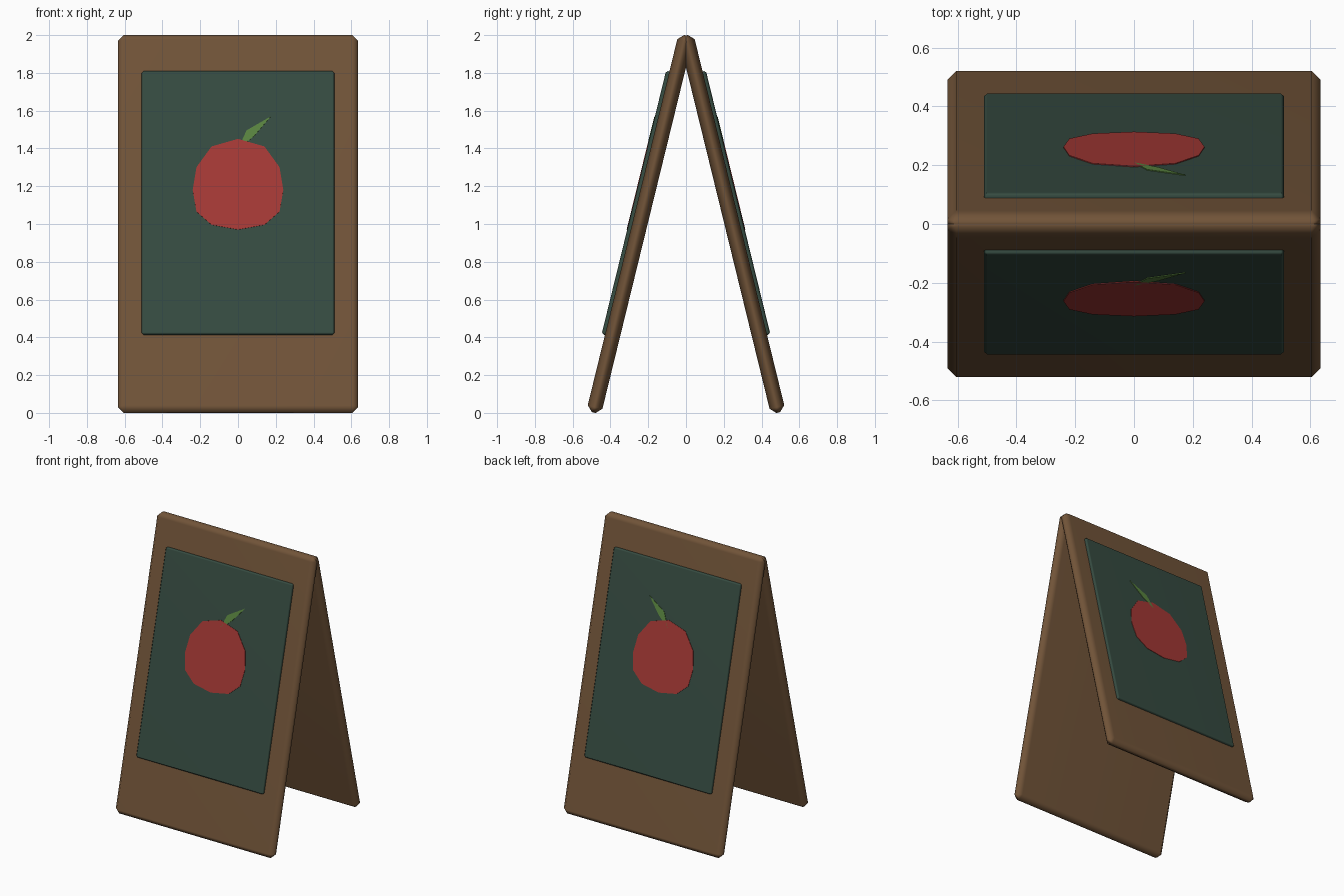
import bpy, bmesh, math
from mathutils import Matrix, Vector

if "Cube" in bpy.data.objects:
    bpy.data.objects.remove(bpy.data.objects["Cube"])

LEAN = math.radians(13.75)
S, C = math.sin(LEAN), math.cos(LEAN)
TOP = 1.998
FACE = 0.058   # height of the panel surface above the board's mid-plane

# Leaning frame of the front board: x across, y up the slope, z outward
FRAME = Matrix(((1, 0, 0, 0), (0, S, -C, 0), (0, C, S, TOP), (0, 0, 0, 1)))


def material(name, color):
    m = bpy.data.materials.new(name)
    m.diffuse_color = (*color, 1)
    m.use_nodes = True
    m.node_tree.nodes["Principled BSDF"].inputs["Base Color"].default_value = m.diffuse_color
    return m


def slope(z, w=FACE):
    """Distance up the slope for a world height z."""
    return (z - TOP - w * S) / C


def finish(bm, name, mat):
    """Lean the part and mirror it to the back board."""
    bm.transform(FRAME)
    bmesh.ops.recalc_face_normals(bm, faces=bm.faces)
    me = bpy.data.meshes.new(name)
    bm.to_mesh(me)
    bm.free()
    me.materials.append(mat)
    ob = bpy.data.objects.new(name, me)
    bpy.context.collection.objects.link(ob)
    mir = ob.modifiers.new("front_back", 'MIRROR')
    mir.use_axis = (False, True, False)
    mir.use_mirror_merge = False
    return ob


def slab(name, half_w, v0, v1, w0, w1, bevel, mat):
    bm = bmesh.new()
    size = Vector((2 * half_w, v1 - v0, w1 - w0))
    mid = Vector((0, (v0 + v1) / 2, (w0 + w1) / 2))
    bmesh.ops.create_cube(bm, size=1, matrix=Matrix.Translation(mid) @ Matrix.Diagonal((*size, 1)))
    bmesh.ops.bevel(bm, geom=bm.edges[:], offset=bevel, segments=1, affect='EDGES')
    for f in bm.faces:
        f.smooth = True
    ob = finish(bm, name, mat)
    wn = ob.modifiers.new("even_shading", 'WEIGHTED_NORMAL')
    wn.keep_sharp = True
    return ob


def decal(name, outline, mat):
    """Thin painted shape from (x, world z) points."""
    bm = bmesh.new()
    pts = [bm.verts.new((x, slope(z), FACE - 0.002)) for x, z in outline]
    face = bm.faces.new(pts)
    ext = bmesh.ops.extrude_face_region(bm, geom=[face], use_keep_orig=True)
    for v in ext["geom"]:
        if isinstance(v, bmesh.types.BMVert):
            v.co.z += 0.005
    return finish(bm, name, mat)


wood = material("wood", (0.165, 0.088, 0.04))
chalk = material("chalkboard", (0.036, 0.07, 0.052))
red = material("red", (0.37, 0.04, 0.035))
green = material("green", (0.10, 0.23, 0.05))

# Boards and chalk panels
slab("board", 0.635, -2.055, 0, -0.04, 0.04, 0.03, wood)
slab("chalk_panel", 0.51, slope(0.417), slope(1.812), 0.0, FACE, 0.01, chalk)

# Apple picture: half outline mirrored across the middle
half = [(0.14, 1.41), (0.22, 1.30), (0.24, 1.18), (0.22, 1.065), (0.14, 0.995)]
decal("apple", [(0, 1.45)] + half + [(0, 0.97)] + [(-x, z) for x, z in reversed(half)], red)
decal("apple_leaf", [(0, 1.395), (0.045, 1.495), (0.175, 1.57), (0.085, 1.465)], green)
